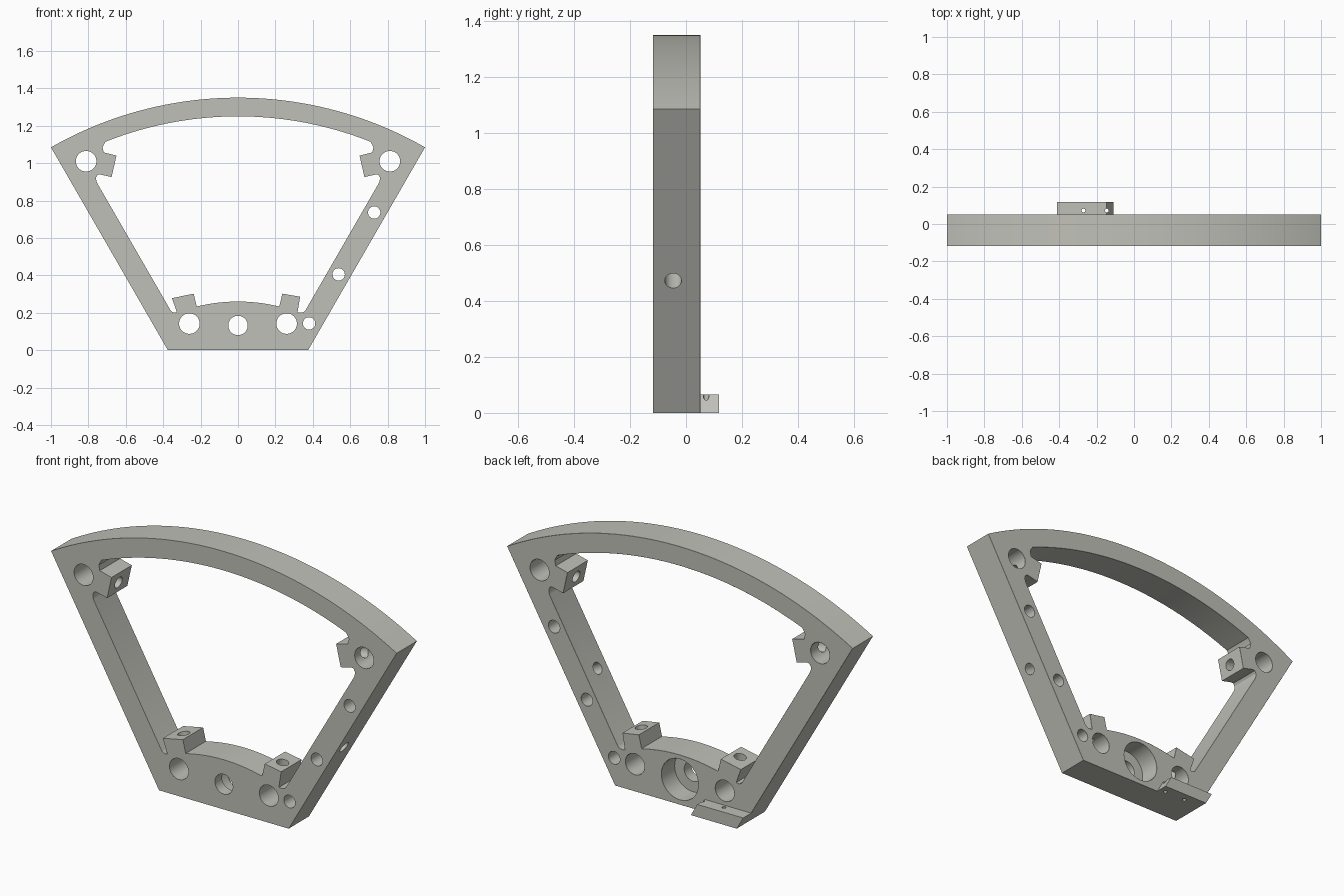
import bpy, bmesh, math
from mathutils import Vector

if "Cube" in bpy.data.objects:
    bpy.data.objects.remove(bpy.data.objects["Cube"])

FRONT, BACK, CZ = -0.117, 0.051, -0.666   # depth limits and arc centre height
MID = -0.04

stone = bpy.data.materials.new("warm grey")
stone.diffuse_color = (0.53, 0.53, 0.485, 1)
stone.use_nodes = True
stone.node_tree.nodes["Principled BSDF"].inputs["Base Color"].default_value = stone.diffuse_color


def arc(radius, x0, x1, n):
    """Points on an arc about the shared centre, from x0 to x1."""
    a0, a1 = math.asin(x0 / radius), math.asin(x1 / radius)
    return [(radius * math.sin(a0 + (a1 - a0) * i / n),
             CZ + radius * math.cos(a0 + (a1 - a0) * i / n)) for i in range(n + 1)]


def new_object(name, bm):
    bmesh.ops.recalc_face_normals(bm, faces=bm.faces)
    mesh = bpy.data.meshes.new(name)
    bm.to_mesh(mesh)
    bm.free()
    mesh.materials.append(stone)
    ob = bpy.data.objects.new(name, mesh)
    bpy.context.collection.objects.link(ob)
    return ob


def prism(name, pts, y0, y1):
    """Extrude an x-z outline from y0 to y1."""
    bm = bmesh.new()
    face = bm.faces.new([bm.verts.new((x, y0, z)) for x, z in pts])
    out = bmesh.ops.extrude_face_region(bm, geom=[face])
    verts = [v for v in out["geom"] if isinstance(v, bmesh.types.BMVert)]
    bmesh.ops.translate(bm, vec=(0, y1 - y0, 0), verts=verts)
    return new_object(name, bm)


def rod(a, b, r, n=32):
    """Cylinder between two points, used as a drill."""
    a, b = Vector(a), Vector(b)
    bm = bmesh.new()
    bmesh.ops.create_cone(bm, cap_ends=True, segments=n, radius1=r, radius2=r, depth=(b - a).length)
    rot = (b - a).to_track_quat('Z', 'Y').to_matrix().to_4x4()
    bmesh.ops.transform(bm, matrix=rot, verts=bm.verts)
    bmesh.ops.translate(bm, vec=(a + b) / 2, verts=bm.verts)
    return new_object("drill", bm)


def cut(ob, cutter):
    mod = ob.modifiers.new("cut", 'BOOLEAN')
    mod.operation, mod.solver, mod.object = 'DIFFERENCE', 'EXACT', cutter
    deps = bpy.context.evaluated_depsgraph_get()
    mesh = bpy.data.meshes.new_from_object(ob.evaluated_get(deps))
    ob.modifiers.clear()
    ob.data = mesh
    bpy.data.objects.remove(cutter)


def drill(ob, x, z, r, y0=FRONT - 0.1, y1=BACK + 0.1):
    cut(ob, rod((x, y0, z), (x, y1, z), r))


# Sector-shaped body
outer = arc(2.016, -1, 1, 64) + [(0.375, 0), (-0.375, 0)]
frame = prism("sector_frame", outer, FRONT, BACK)


# Opening with a square tab at each corner (right half, top to bottom)
def side(tab_outer, tab_root):
    return [(0.717, 1.1), (0.724, 1.085), (0.718, 1.057),
            (0.65, 1.04), (0.676, 0.925), (0.738, 0.94), (0.75, 0.938),
            (0.758, 0.925), (0.758, 0.91), (0.754, 0.895),
            (0.36, 0.212), (0.352, 0.204), (0.342, 0.2), tab_root,
            tab_outer, (0.237, 0.302), (0.221, 0.234)]


right = side((0.332, 0.286), (0.318, 0.2))
left = side((0.353, 0.278), (0.327, 0.203))
opening = (arc(1.916, -0.708, 0.708, 48) + right + arc(0.926, 0.2, -0.2, 20)
           + [(-x, z) for x, z in reversed(left)])
cut(frame, prism("opening", opening, FRONT - 0.1, BACK + 0.1))

# Holes from front to back
for s in (-1, 1):
    drill(frame, s * 0.812, 1.01, 0.055)
    drill(frame, s * 0.26, 0.142, 0.055)
for x, z in ((0.728, 0.736), (0.538, 0.405), (0.38, 0.143)):
    drill(frame, x, z, 0.033)
drill(frame, 0, 0.132, 0.052)
drill(frame, 0, 0.132, 0.107, y0=BACK - 0.11)

# Fine chamfer around the back rim
bm = bmesh.new()
bm.from_mesh(frame.data)
rim = [e for e in bm.edges if all(abs(v.co.y - BACK) < 1e-4 for v in e.verts)
       and any(abs(f.normal.y) < 0.1 for f in e.link_faces)]
bmesh.ops.bevel(bm, geom=rim, offset=0.005, segments=1, affect='EDGES', clamp_overlap=True)
bm.to_mesh(frame.data)
bm.free()

# Screw holes through the tabs into the corner holes, and one through the right bar
for s in (-1, 1):
    cut(frame, rod((s * 0.812, MID, 1.01), (s * 0.60, MID, 0.968), 0.03, 24))
    cut(frame, rod((s * 0.26, MID, 0.142), (s * 0.298, MID, 0.36), 0.03, 24))
cut(frame, rod((0.78, -0.046, 0.395), (0.46, -0.046, 0.58), 0.03, 24))

# Small slanted ledge at the back of the base, with two pin holes
ledge = prism("back_ledge", [(-0.375, 0), (-0.11, 0), (-0.147, 0.066), (-0.413, 0.066)],
              BACK - 0.008, 0.117)
for x in (-0.27, -0.145):
    cut(ledge, rod((x, 0.072, -0.05), (x, 0.072, 0.12), 0.01, 16))

for ob in (frame, ledge):
    bpy.ops.object.select_all(action='DESELECT')
    ob.select_set(True)
    bpy.context.view_layer.objects.active = ob
    bpy.ops.object.shade_smooth_by_angle(angle=math.radians(25))
